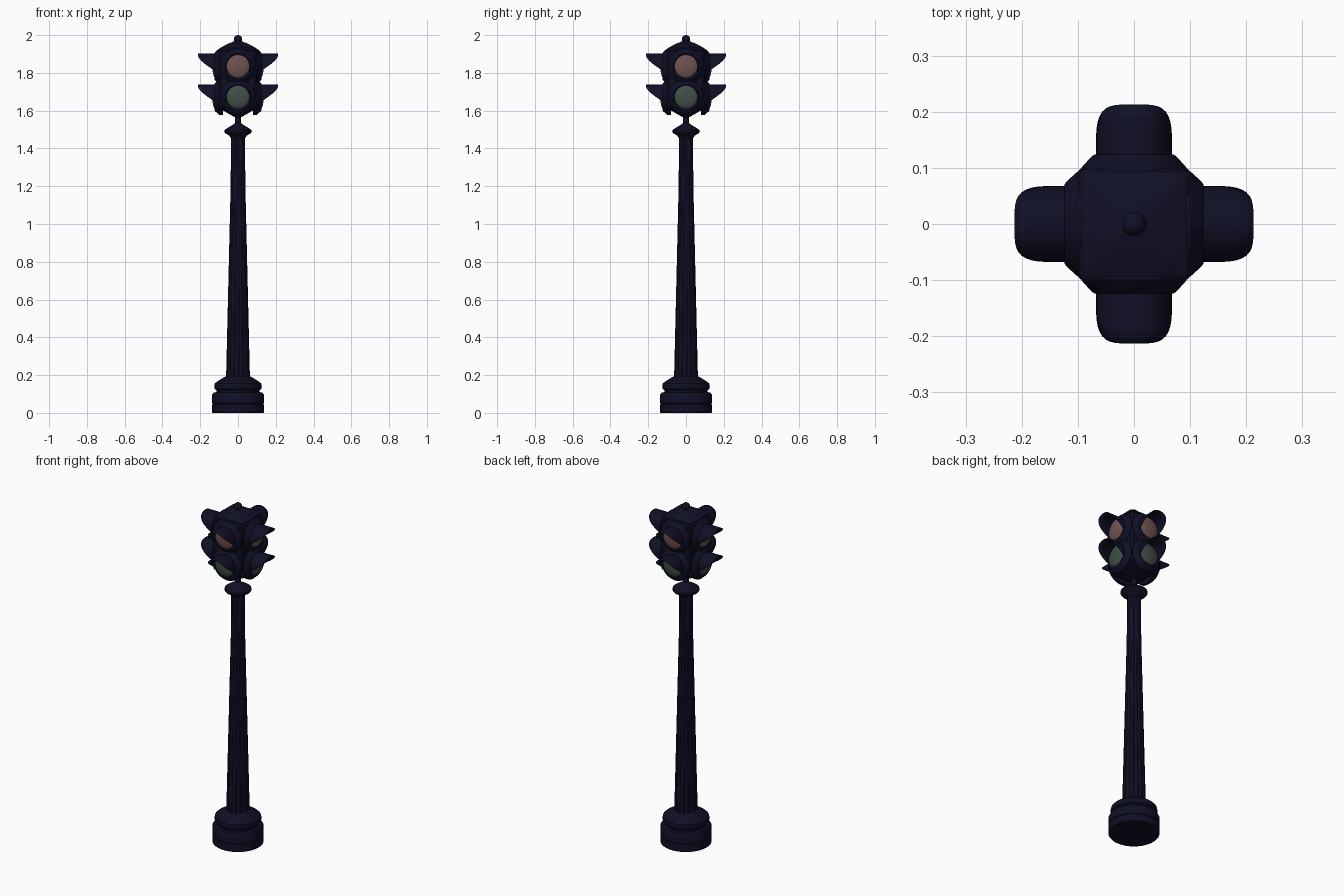
import bpy, bmesh
from math import pi, sin, cos, radians
from mathutils import Matrix

cube = bpy.data.objects.get("Cube")
if cube:
    bpy.data.objects.remove(cube)


def material(name, rgb):
    m = bpy.data.materials.new(name)
    m.use_nodes = True
    m.diffuse_color = (*rgb, 1)
    m.node_tree.nodes["Principled BSDF"].inputs["Base Color"].default_value = (*rgb, 1)
    return m


navy = material("dark navy paint", (0.005, 0.005, 0.019))
red = material("dull red glass", (0.16, 0.085, 0.08))
green = material("dull green glass", (0.05, 0.077, 0.06))


def finish(name, bm, mat, matrix=None):
    if matrix:
        bm.transform(matrix)
    bmesh.ops.recalc_face_normals(bm, faces=bm.faces)
    mesh = bpy.data.meshes.new(name)
    bm.to_mesh(mesh)
    bm.free()
    mesh.materials.append(mat)
    mesh.shade_smooth()
    mesh.set_sharp_from_angle(angle=radians(32))
    obj = bpy.data.objects.new(name, mesh)
    bpy.context.collection.objects.link(obj)
    return obj


def loft(name, section, profile, mat, matrix=None):
    """Sweep a unit cross-section up a list of (size, height) pairs."""
    bm = bmesh.new()
    rings = [[bm.verts.new((x * r, y * r, z)) for x, y in section] for r, z in profile]
    n = len(section)
    for a, b in zip(rings, rings[1:]):
        for i in range(n):
            j = (i + 1) % n
            bm.faces.new((a[i], a[j], b[j], b[i]))
    bm.faces.new(rings[0][::-1])
    bm.faces.new(rings[-1])
    return finish(name, bm, mat, matrix)


def circle(n):
    return [(cos(2 * pi * i / n), sin(2 * pi * i / n)) for i in range(n)]


# cross-sections: round, fluted and square with cut corners
ROUND = circle(40)
FLUTED = [(x * f, y * f) for i, (x, y) in enumerate(circle(64))
          for f in [(1, 1, 0.93, 0.93)[i % 4]]]
c = 0.9
SQUARE = [(1, -c), (1, c), (c, 1), (-c, 1), (-1, c), (-1, -c), (-c, -1), (c, -1)]

# stepped round base
loft("base", ROUND, [(0.134, 0), (0.137, 0.004), (0.137, 0.045), (0.134, 0.048),
                     (0.137, 0.052), (0.137, 0.095), (0.13, 0.107), (0.114, 0.11),
                     (0.114, 0.12), (0.123, 0.126), (0.126, 0.14), (0.123, 0.155),
                     (0.112, 0.165), (0.075, 0.188), (0.062, 0.195)], navy)

# fluted tapering pole
loft("pole", FLUTED, [(0.063, 0.19), (0.039, 1.2), (0.037, 1.47)], navy)

# collar and neck above the pole
loft("collar", ROUND, [(0.038, 1.455), (0.046, 1.468), (0.068, 1.48), (0.073, 1.488),
                       (0.071, 1.498), (0.045, 1.515), (0.02, 1.53), (0.016, 1.535),
                       (0.016, 1.58)], navy)

# square signal housing with a tapered underside
loft("housing", SQUARE, [(0.02, 1.567), (0.055, 1.587), (0.085, 1.605), (0.085, 1.612),
                         (0.098, 1.62), (0.098, 1.915), (0.09, 1.92), (0.09, 1.928)], navy)

# stepped hipped roof and ball finial
loft("roof", SQUARE, [(0.094, 1.925), (0.094, 1.932), (0.084, 1.938), (0.05, 1.956),
                      (0.042, 1.958), (0.02, 1.968)], navy)
bm = bmesh.new()
bmesh.ops.create_uvsphere(bm, u_segments=24, v_segments=12, radius=0.022)
finish("finial", bm, navy, Matrix.Translation((0, 0, 1.978)))


def visor(name, matrix):
    """Thin open hood over a lens, longest at the top."""
    bm = bmesh.new()
    cols, rows, radius, swing = 32, 4, 0.066, radians(130)
    low = radius * cos(swing)
    grid = []
    for i in range(cols + 1):
        a = -swing + 2 * swing * i / cols
        x, h = radius * sin(a), radius * cos(a)
        t = max(0, (h - low) / (radius - low))
        reach = 0.105 + 0.108 * sin(t * pi / 2) ** 1.3
        grid.append([bm.verts.new((x, 0.1 + (reach - 0.1) * j / rows, h))
                     for j in range(rows + 1)])
    for a, b in zip(grid, grid[1:]):
        for j in range(rows):
            bm.faces.new((a[j], b[j], b[j + 1], a[j + 1]))
    obj = finish(name, bm, navy, matrix)
    shell = obj.modifiers.new("thickness", "SOLIDIFY")
    shell.thickness = 0.003
    shell.offset = 0


# flange, lens and visor: two lights on each of the four sides
outward = Matrix.Rotation(-pi / 2, 4, "X")
dome = [(0.064 * cos(k * pi / 18), 0.118 + 0.018 * sin(k * pi / 18)) for k in range(9)]
for k, side in enumerate(("back", "right", "front", "left")):
    # quarter turns run back, right, front, left
    turn = Matrix.Rotation(k * pi / 2, 4, "Z")
    for level, z, glass in (("upper", 1.835, red), ("lower", 1.672, green)):
        place = turn @ Matrix.Translation((0, 0, z))
        tag = f"{side}_{level}"
        loft(tag + "_flange", ROUND, [(0.094, 0.08), (0.094, 0.1), (0.076, 0.12),
                                      (0.07, 0.124), (0.064, 0.124)],
             navy, place @ outward)
        loft(tag + "_lens", ROUND, [(0.064, 0.1)] + dome, glass, place @ outward)
        visor(tag + "_visor", place)
